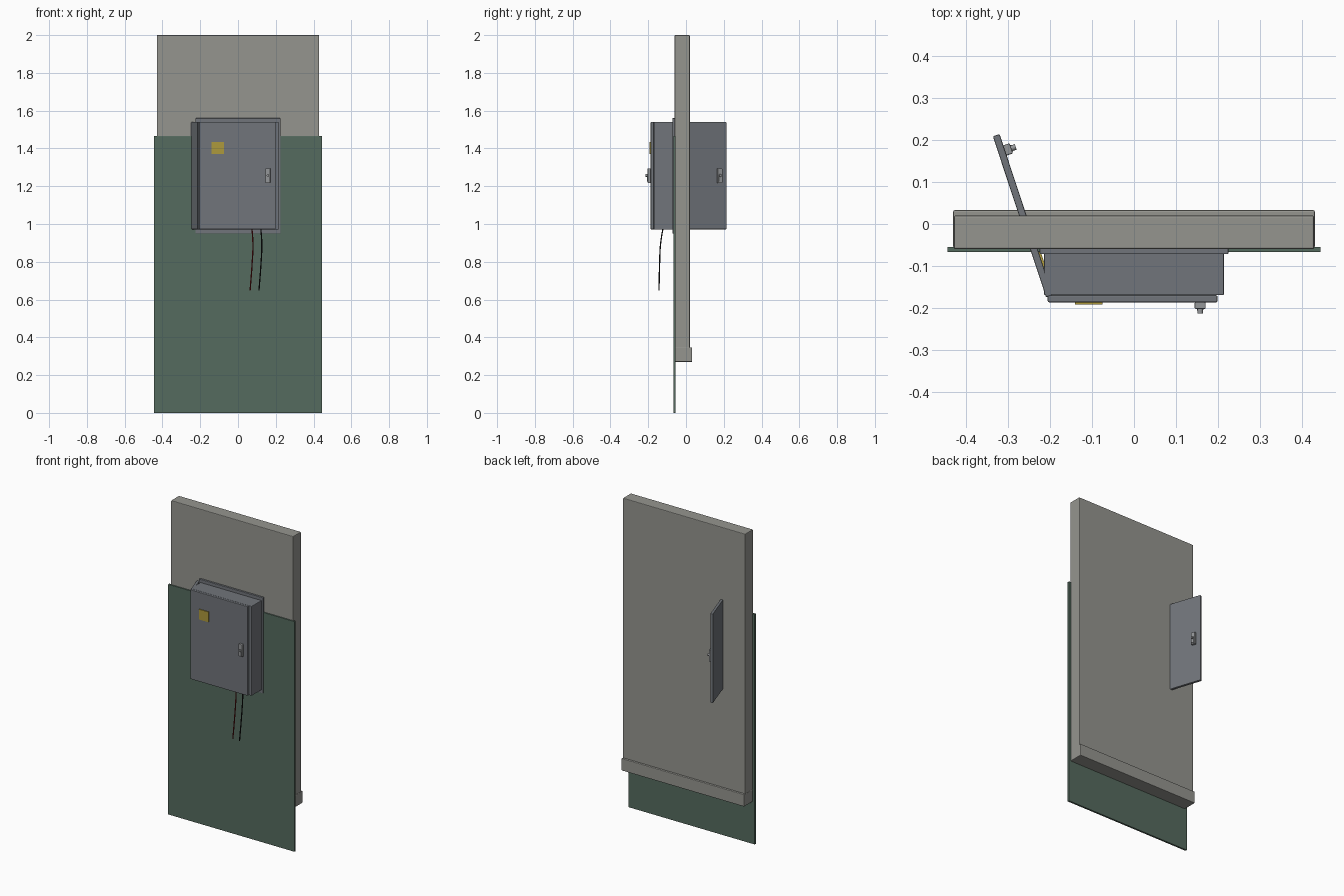
import bpy, math
from mathutils import Matrix, Vector

if "Cube" in bpy.data.objects:
    bpy.data.objects.remove(bpy.data.objects["Cube"])


def mat(name, rgb):
    m = bpy.data.materials.new(name)
    m.diffuse_color = (*rgb, 1)
    m.use_nodes = True
    m.node_tree.nodes["Principled BSDF"].inputs["Base Color"].default_value = m.diffuse_color
    return m


CONCRETE = mat("warm_grey", (0.30, 0.30, 0.275))
GREEN = mat("dull_green", (0.09, 0.145, 0.112))
STEEL = mat("painted_steel", (0.165, 0.178, 0.197))
METAL = mat("handle_metal", (0.30, 0.31, 0.32))
YELLOW = mat("label_yellow", (0.42, 0.32, 0.045))
RED = mat("wire_red", (0.20, 0.01, 0.01))
BLACK = mat("wire_black", (0.01, 0.01, 0.01))


def box(name, x, y, z, material, bevel=0.0):
    """Box from (min, max) ranges, with an optional small chamfer."""
    bpy.ops.mesh.primitive_cube_add(size=1)
    o = bpy.context.object
    o.name = name
    o.data.transform(Matrix.Translation([sum(r) / 2 for r in (x, y, z)])
                     @ Matrix.Diagonal([r[1] - r[0] for r in (x, y, z)] + [1]))
    o.data.materials.append(material)
    if bevel:
        b = o.modifiers.new("edge", 'BEVEL')
        b.width, b.segments = bevel, 2
    return o


def wire(name, points, material):
    c = bpy.data.curves.new(name, 'CURVE')
    c.dimensions = '3D'
    c.bevel_depth, c.bevel_resolution = 0.0035, 2
    c.use_fill_caps = True
    s = c.splines.new('BEZIER')
    s.bezier_points.add(len(points) - 1)
    for bp, p in zip(s.bezier_points, points):
        bp.co = p
        bp.handle_left_type = bp.handle_right_type = 'AUTO'
    c.materials.append(material)
    bpy.context.collection.objects.link(bpy.data.objects.new(name, c))


# Wall slab, base trim and green lower panel
box("wall", (-0.43, 0.43), (-0.06, 0.02), (0.27, 2.0), CONCRETE, 0.004)
box("base_trim", (-0.432, 0.432), (-0.056, 0.033), (0.27, 0.347), CONCRETE, 0.004)
box("lower_panel", (-0.445, 0.445), (-0.067, -0.055), (0.0, 1.465), GREEN, 0.001)

# Cabinet and its mounting plate
box("mounting_plate", (-0.225, 0.225), (-0.072, -0.056), (0.95, 1.56), STEEL, 0.002)
box("cabinet", (-0.215, 0.215), (-0.17, -0.065), (0.97, 1.54), STEEL, 0.003)


def door(prefix, angle):
    """Door with label and latch, swung about its left hinge."""
    parts = [
        box(prefix + "_door", (-0.206, 0.199), (-0.187, -0.17), (0.972, 1.54), STEEL, 0.003),
        box(prefix + "_label", (-0.141, -0.075), (-0.192, -0.186), (1.37, 1.435), YELLOW),
        box(prefix + "_latch_plate", (0.145, 0.171), (-0.203, -0.186), (1.217, 1.295), METAL, 0.003),
        box(prefix + "_latch_lever", (0.15, 0.166), (-0.206, -0.2), (1.225, 1.25), METAL, 0.001),
    ]
    bpy.ops.mesh.primitive_cylinder_add(vertices=16, radius=0.007, depth=0.016)
    knob = bpy.context.object
    knob.name = prefix + "_latch_knob"
    knob.data.transform(Matrix.Translation((0.158, -0.206, 1.257))
                        @ Matrix.Rotation(math.pi / 2, 4, 'X'))
    knob.data.materials.append(METAL)
    bpy.ops.object.shade_smooth_by_angle()
    hinge = Vector((-0.206, -0.174, 0))
    swing = (Matrix.Translation(hinge) @ Matrix.Rotation(angle, 4, 'Z')
             @ Matrix.Translation(-hinge))
    for o in parts + [knob]:
        o.data.transform(swing)


# Front cover door, plus the second one swung back through the wall
door("closed", 0)
door("open", math.radians(108.3))

# Loose wires hanging below the cabinet
for name, x, m in (("red_wire", 0.077, RED), ("black_wire", 0.124, BLACK)):
    wire(name, [(x - 0.004, -0.12, 0.99), (x + 0.002, -0.135, 0.89),
                (x - 0.003, -0.14, 0.78), (x - 0.013, -0.143, 0.648)], m)
